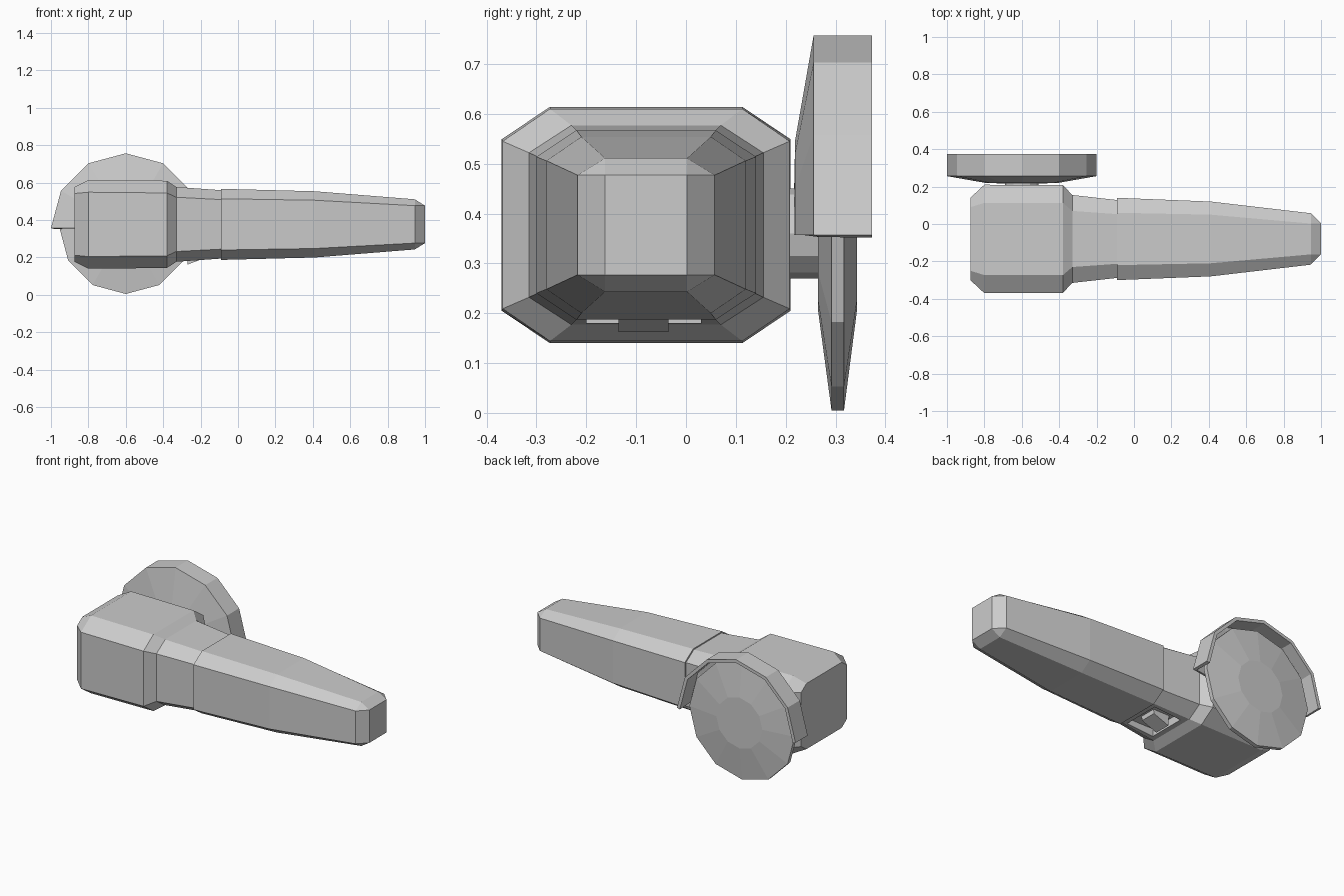
import bpy, bmesh
from math import sin, cos, pi

if "Cube" in bpy.data.objects:
    bpy.data.objects.remove(bpy.data.objects["Cube"])

CY, CZ = -0.08, 0.377     # body axis
WX, WZ = -0.60, 0.36      # wheel axis


def finish(name, bm):
    bmesh.ops.remove_doubles(bm, verts=bm.verts, dist=1e-4)
    bmesh.ops.recalc_face_normals(bm, faces=bm.faces)
    me = bpy.data.meshes.new(name)
    bm.to_mesh(me)
    bm.free()
    ob = bpy.data.objects.new(name, me)
    bpy.context.collection.objects.link(ob)
    return ob


def bridge(bm, rings, closed=True):
    n = len(rings[0])
    for a, b in zip(rings, rings[1:]):
        for i in range(n if closed else n - 1):
            j = (i + 1) % n
            bm.faces.new((a[i], a[j], b[j], b[i]))


def loft_body(name, sections):
    """Loft chamfered rectangles: x, half width, half height, chamfer y, chamfer z."""
    bm = bmesh.new()
    rings = []
    for x, w, h, cy, cz in sections:
        pts = [(w, h - cz), (w - cy, h), (cy - w, h), (-w, h - cz),
               (-w, cz - h), (cy - w, -h), (w - cy, -h), (w, cz - h)]
        rings.append([bm.verts.new((x, CY + y, CZ + z)) for y, z in pts])
    bridge(bm, rings)
    bmesh.ops.remove_doubles(bm, verts=bm.verts, dist=1e-4)
    bmesh.ops.holes_fill(bm, edges=bm.edges)
    return finish(name, bm)


def wheel_part(name, profile):
    """Twelve-sided solid around the wheel axis from (radius, y) pairs."""
    bm = bmesh.new()
    rings = [[bm.verts.new((WX + r * cos(i * pi / 6), y, WZ + r * sin(i * pi / 6)))
              for i in range(12)] for r, y in profile]
    bridge(bm, rings)
    bm.faces.new(rings[0])
    bm.faces.new(rings[-1])
    return finish(name, bm)


def prism(name, profile, y0, y1):
    """Extrude an x-z outline along y."""
    bm = bmesh.new()
    rings = [[bm.verts.new((x, y, z)) for x, z in profile] for y in (y0, y1)]
    bridge(bm, rings)
    bm.faces.new(rings[0])
    bm.faces.new(rings[1])
    return finish(name, bm)


# Gear housing and tapering neck
housing = loft_body("gear_housing", [
    (-0.875, 0.22, 0.20, 0.05, 0.035),
    (-0.80, 0.29, 0.237, 0.097, 0.065),
    (-0.38, 0.288, 0.233, 0.095, 0.065),
    (-0.33, 0.235, 0.20, 0.085, 0.055),
    (-0.08, 0.207, 0.182, 0.075, 0.05)])

# Long grip with bevelled end
loft_body("grip", [
    (-0.09, 0.22, 0.19, 0.08, 0.053),
    (0.41, 0.20, 0.177, 0.07, 0.048),
    (0.945, 0.1375, 0.134, 0.055, 0.034),
    (1.0, 0.0825, 0.10, 0, 0)])

# Switch recess under the neck
cutter = prism("recess_cutter", [(-0.30, 0.12), (-0.12, 0.12),
                                 (-0.12, 0.225), (-0.30, 0.225)], -0.20, 0.03)
cutter.hide_render = True
mod = housing.modifiers.new("recess", 'BOOLEAN')
mod.operation = 'DIFFERENCE'
mod.solver = 'EXACT'
mod.object = cutter
bpy.context.view_layer.objects.active = housing
bpy.ops.object.modifier_apply(modifier=mod.name)
bpy.data.objects.remove(cutter)

# Rocker switch
prism("switch", [(-0.275, 0.235), (-0.27, 0.162), (-0.17, 0.20), (-0.165, 0.235)],
      -0.135, -0.035)

# Spindle hub, grinding disc
wheel_part("spindle_hub", [(0.09, 0.18), (0.09, 0.28)])
wheel_part("grinding_disc", [(0.155, 0.265), (0.355, 0.292),
                             (0.355, 0.317), (0.155, 0.343)])

# Half-round guard over the upper half of the disc
bm = bmesh.new()
rings = [[bm.verts.new((WX + r * cos(i * pi / 6), y, WZ - 0.003 + r * sin(i * pi / 6)))
          for i in range(7)]
         for r, y in [(0, 0.215), (0.19, 0.219), (0.4, 0.256), (0.4, 0.373)]]
bmesh.ops.remove_doubles(bm, verts=rings[0], dist=1e-4)
bm.verts.ensure_lookup_table()
center = next(v for v in bm.verts if abs(v.co.x - WX) < 1e-4 and v.co.y < 0.217)
for a, b in zip(rings[1], rings[1][1:]):
    bm.faces.new((center, a, b))
bridge(bm, rings[1:], closed=False)
guard = finish("guard", bm)
# Point normals away from the disc so thickness grows inward
if guard.data.polygons[0].normal.y > 0:
    guard.data.flip_normals()
sol = guard.modifiers.new("thickness", 'SOLIDIFY')
sol.thickness = 0.02
sol.offset = -1
